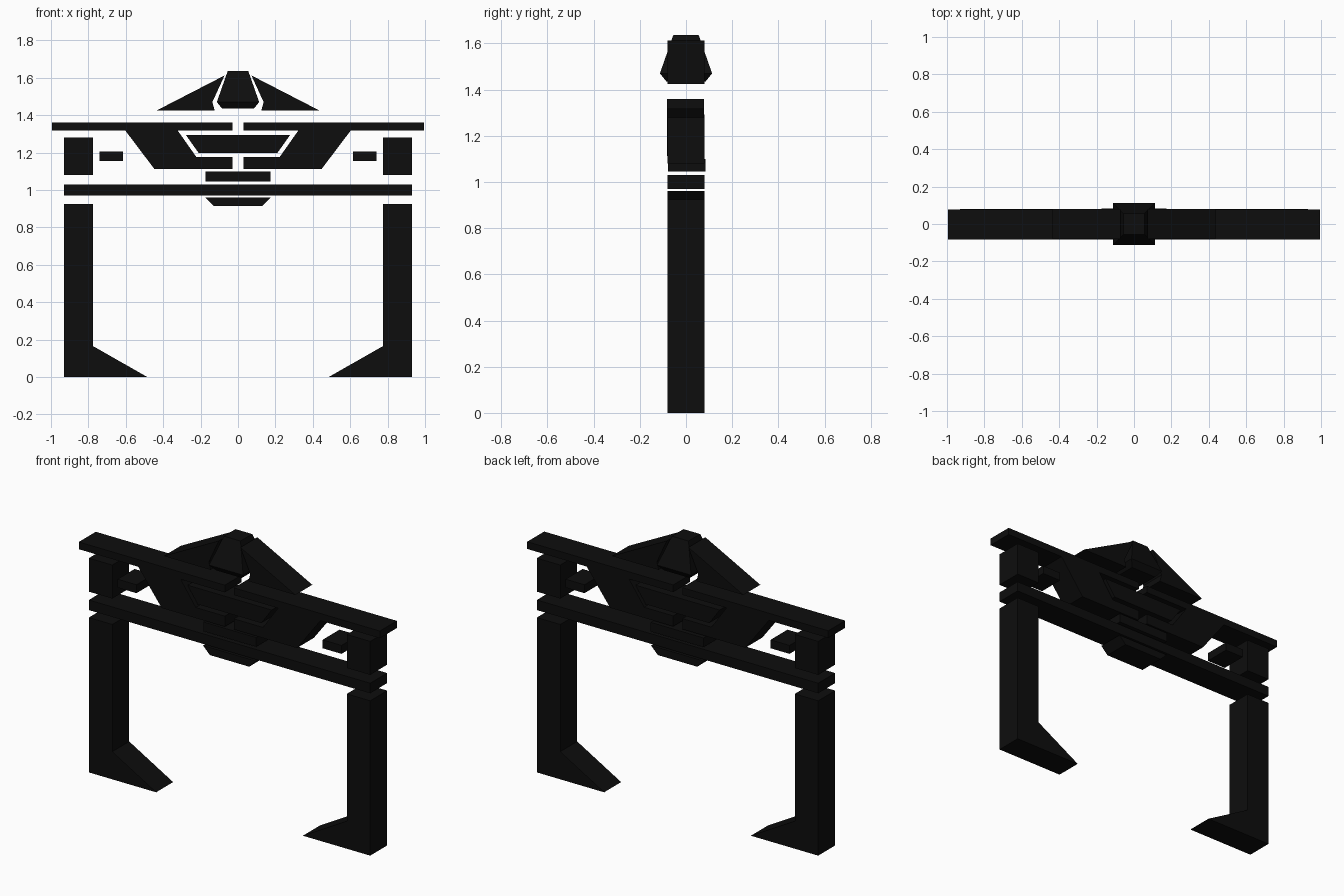
import bpy, bmesh

if "Cube" in bpy.data.objects:
    bpy.data.objects.remove(bpy.data.objects["Cube"])

black = bpy.data.materials.new("black")
black.diffuse_color = (0.004, 0.004, 0.004, 1)
black.use_nodes = True
black.node_tree.nodes["Principled BSDF"].inputs["Base Color"].default_value = black.diffuse_color


def finish(name, bm):
    bmesh.ops.recalc_face_normals(bm, faces=bm.faces)
    me = bpy.data.meshes.new(name)
    bm.to_mesh(me)
    bm.free()
    ob = bpy.data.objects.new(name, me)
    bpy.context.collection.objects.link(ob)
    me.materials.append(black)
    return ob


def plate(name, pts, y0=-0.08, y1=0.08, mirror=False):
    """Extrude an (x, z) outline along y; optionally make a mirrored twin."""
    for side, s in (("left", 1), ("right", -1)) if mirror else (("", 1),):
        bm = bmesh.new()
        face = bm.faces.new([bm.verts.new((s * x, y0, z)) for x, z in pts])
        ext = bmesh.ops.extrude_face_region(bm, geom=[face])
        moved = [v for v in ext["geom"] if isinstance(v, bmesh.types.BMVert)]
        bmesh.ops.translate(bm, verts=moved, vec=(0, y1 - y0, 0))
        finish(f"{side}_{name}".strip("_"), bm)


def rect(x0, x1, z0, z1):
    return [(x0, z0), (x1, z0), (x1, z1), (x0, z1)]


# Legs with wedge feet
plate("leg", [(-0.93, 0), (-0.485, 0), (-0.775, 0.165),
              (-0.775, 0.925), (-0.93, 0.925)], mirror=True)

# Main cross beam and centre pieces around it
plate("cross_beam", rect(-0.93, 0.93, 0.97, 1.03))
plate("centre_block", rect(-0.175, 0.175, 1.045, 1.10), -0.078, 0.084)
plate("hanging_keystone", [(-0.13, 0.915), (0.13, 0.915), (0.175, 0.96), (-0.175, 0.96)])

# Upper posts and small blocks
plate("upper_post", rect(-0.93, -0.775, 1.08, 1.28), mirror=True)
plate("small_block", rect(-0.74, -0.615, 1.155, 1.205), mirror=True)

# Top rail with its bracket, split at the centre
plate("top_rail_bracket", [
    (-0.995, 1.36), (-0.03, 1.36), (-0.03, 1.317), (-0.322, 1.317),
    (-0.222, 1.175), (-0.03, 1.175), (-0.03, 1.112), (-0.447, 1.112),
    (-0.602, 1.317), (-0.995, 1.317)], -0.082, 0.078, mirror=True)

# Inset plaque
plate("inset_plaque", [(-0.21, 1.197), (0.21, 1.197), (0.278, 1.293), (-0.278, 1.293)])

# Roof wings
plate("roof_wing", [(-0.435, 1.425), (-0.125, 1.425), (-0.137, 1.47),
                    (-0.072, 1.612)], mirror=True)

# Faceted cap: stacked square rings (half width, height)
bm = bmesh.new()
rings = []
for w, z in ((0.085, 1.435), (0.113, 1.47), (0.055, 1.636)):
    rings.append([bm.verts.new((x * w, y * w, z))
                  for x, y in ((-1, -1), (1, -1), (1, 1), (-1, 1))])
for lo, hi in zip(rings, rings[1:]):
    for i in range(4):
        j = (i + 1) % 4
        bm.faces.new((lo[i], lo[j], hi[j], hi[i]))
bm.faces.new(rings[0])
bm.faces.new(rings[-1])
finish("roof_cap", bm)
